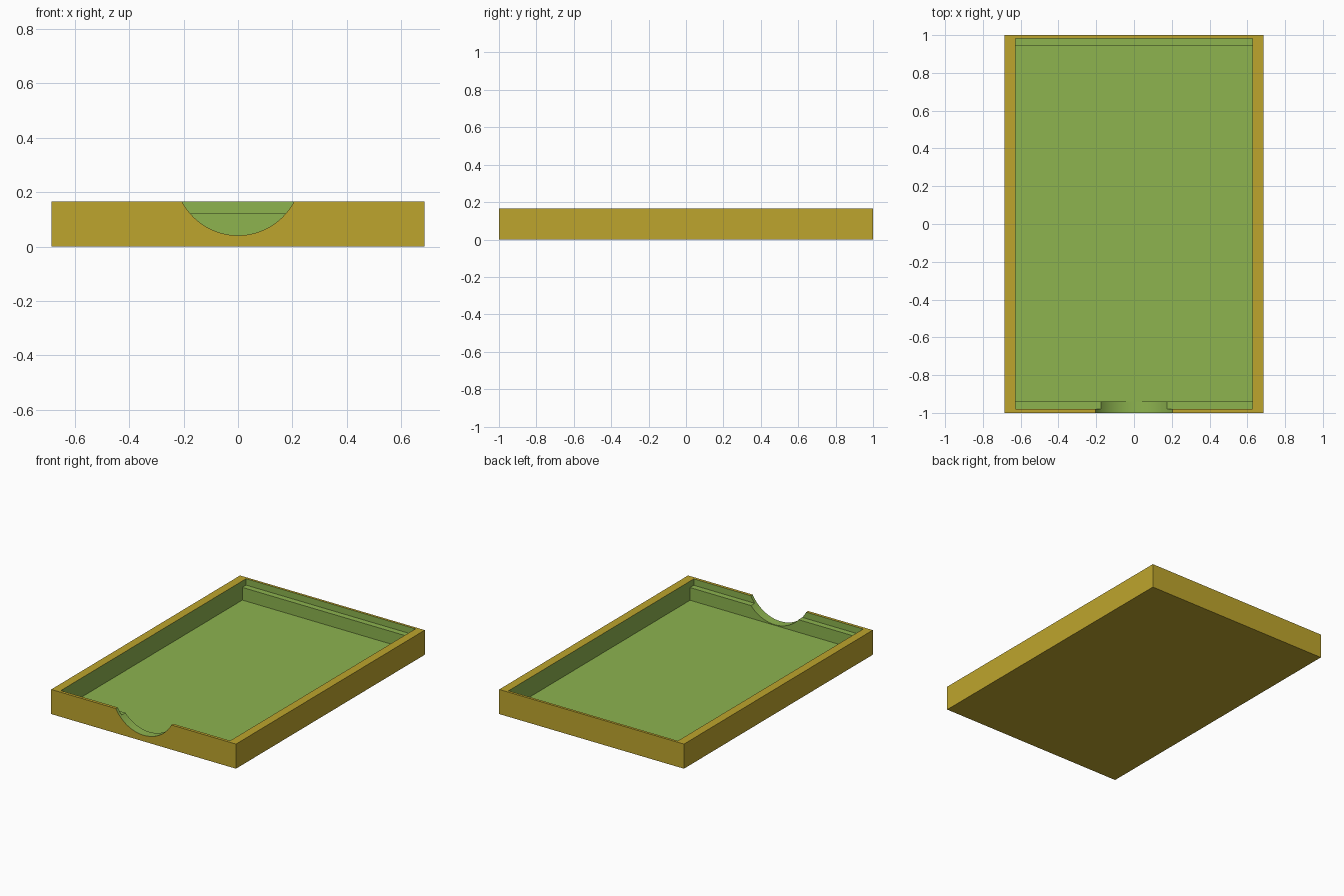
import bpy, bmesh, math

if "Cube" in bpy.data.objects:
    bpy.data.objects.remove(bpy.data.objects["Cube"])

HALF_X, HALF_Y, HEIGHT = 0.685, 1.0, 0.165
INNER_X, FLOOR, LEDGE = 0.628, 0.037, 0.122
NOTCH_R, NOTCH_BOTTOM = 0.232, 0.041


def material(name, colour):
    m = bpy.data.materials.new(name)
    m.diffuse_color = (*colour, 1)
    m.use_nodes = True
    m.node_tree.nodes["Principled BSDF"].inputs["Base Color"].default_value = m.diffuse_color
    return m


def extruded(name, profile, axis, start, end):
    """Solid prism from a 2D profile; axis 'x' takes (y, z), axis 'y' takes (x, z)."""
    bm = bmesh.new()
    place = (lambda a, b, d: (d, a, b)) if axis == 'x' else (lambda a, b, d: (a, d, b))
    face = bm.faces.new([bm.verts.new(place(a, b, start)) for a, b in profile])
    moved = bmesh.ops.extrude_face_region(bm, geom=[face])['geom']
    verts = [v for v in moved if isinstance(v, bmesh.types.BMVert)]
    bmesh.ops.translate(bm, verts=verts, vec=place(0, 0, end - start))
    bmesh.ops.recalc_face_normals(bm, faces=bm.faces)
    mesh = bpy.data.meshes.new(name)
    bm.to_mesh(mesh)
    bm.free()
    obj = bpy.data.objects.new(name, mesh)
    bpy.context.collection.objects.link(obj)
    return obj


# tray body
tray = extruded("tray", [(-HALF_Y, 0), (HALF_Y, 0), (HALF_Y, HEIGHT), (-HALF_Y, HEIGHT)],
                'x', -HALF_X, HALF_X)

# stepped pocket leaving a lid ledge at each end
pocket = extruded("pocket_cutter",
                  [(-0.94, FLOOR), (0.943, FLOOR), (0.943, LEDGE), (0.983, LEDGE),
                   (0.983, 0.3), (-0.98, 0.3), (-0.98, LEDGE), (-0.94, LEDGE)],
                  'x', -INNER_X, INNER_X)

# round thumb notch through the front wall
circle = [(NOTCH_R * math.sin(2 * math.pi * i / 72),
           NOTCH_BOTTOM + NOTCH_R * (1 - math.cos(2 * math.pi * i / 72))) for i in range(72)]
notch = extruded("notch_cutter", circle, 'y', -1.1, -0.9)

bpy.context.view_layer.objects.active = tray
tray.select_set(True)
for cutter in (pocket, notch):
    mod = tray.modifiers.new(cutter.name, 'BOOLEAN')
    mod.operation, mod.solver, mod.object = 'DIFFERENCE', 'EXACT', cutter
    bpy.ops.object.modifier_apply(modifier=mod.name)
    bpy.data.objects.remove(cutter)

# outside and rim are ochre, every cut surface is green
tray.data.materials.clear()
tray.data.materials.append(material("ochre", (0.515, 0.376, 0.026)))
tray.data.materials.append(material("leaf green", (0.266, 0.451, 0.078)))
for p in tray.data.polygons:
    c, e = p.center, 0.0005
    outside = (abs(c.x) > HALF_X - e or abs(c.y) > HALF_Y - e
               or c.z > HEIGHT - e or c.z < e)
    p.material_index = 0 if outside else 1

bpy.ops.object.shade_smooth_by_angle(angle=math.radians(30))
